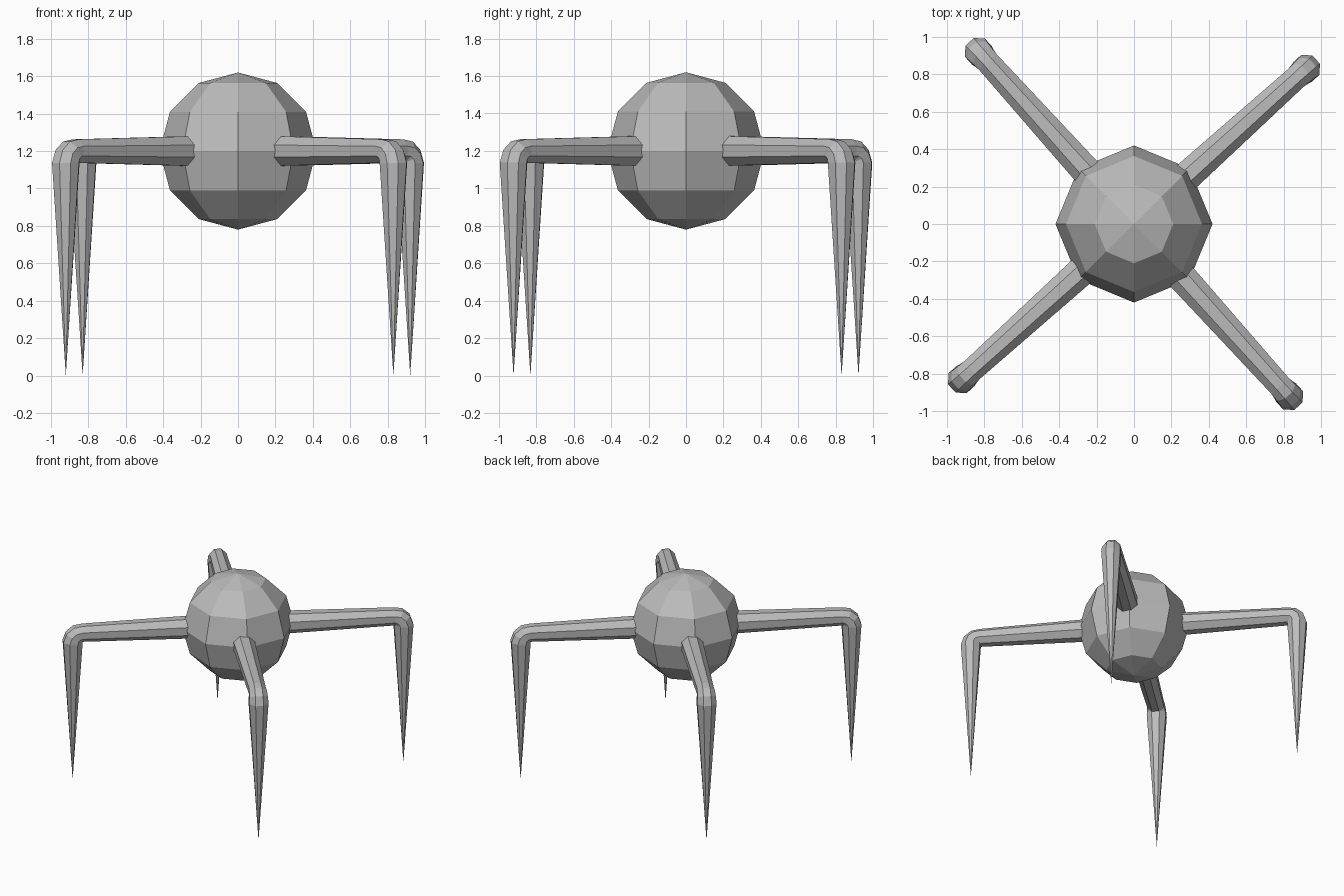
import bpy, bmesh, math
from mathutils import Vector

if "Cube" in bpy.data.objects:
    bpy.data.objects.remove(bpy.data.objects["Cube"], do_unlink=True)

grey = bpy.data.materials.new("plain grey")
grey.use_nodes = True
grey.diffuse_color = (0.5, 0.5, 0.5, 1)
grey.node_tree.nodes["Principled BSDF"].inputs["Base Color"].default_value = (0.5, 0.5, 0.5, 1)

SIDES = 8
CENTRE_Z = 1.2


def add_object(name, bm):
    bmesh.ops.recalc_face_normals(bm, faces=bm.faces)
    mesh = bpy.data.meshes.new(name)
    bm.to_mesh(mesh)
    bm.free()
    mesh.materials.append(grey)
    obj = bpy.data.objects.new(name, mesh)
    bpy.context.collection.objects.link(obj)
    return obj


# Low-poly round body
bm = bmesh.new()
bmesh.ops.create_uvsphere(bm, u_segments=8, v_segments=6, radius=0.42)
add_object("body", bm).location.z = CENTRE_Z


def make_leg(name, angle):
    """Eight-sided tube going outward, bent at the knee, tapering to a point."""
    bm = bmesh.new()
    flat = math.cos(math.pi / SIDES)
    pivot = Vector((1.168, 0, 1.137))          # inner corner of the knee
    # Each ring: centre, radius, turn from horizontal (0) to downward (pi/2)
    rings = [(Vector((0.25, 0, CENTRE_Z)), 0.088, 0.0)]
    for i in range(4):
        a = math.radians(30 * i)
        r = 0.068 + 0.010 * i / 3
        rings.append((pivot + Vector((math.sin(a), 0, math.cos(a))) * r * flat, r, a))
    loops = []
    for centre, r, a in rings:
        up = Vector((math.sin(a), 0, math.cos(a)))
        side = Vector((0, 1, 0))
        loop = []
        for k in range(SIDES):
            t = 2 * math.pi * (k + 0.5) / SIDES
            loop.append(bm.verts.new(centre + (up * math.cos(t) + side * math.sin(t)) * r))
        loops.append(loop)
    for a, b in zip(loops, loops[1:]):
        for k in range(SIDES):
            n = (k + 1) % SIDES
            bm.faces.new((a[k], a[n], b[n], b[k]))
    # Pointed foot and closed inner end
    tip = bm.verts.new((rings[-1][0].x, 0, 0))
    for k in range(SIDES):
        bm.faces.new((loops[-1][k], loops[-1][(k + 1) % SIDES], tip))
    bm.faces.new(loops[0])
    bmesh.ops.remove_doubles(bm, verts=bm.verts, dist=0.0005)
    add_object(name, bm).rotation_euler.z = angle


# Four legs, a quarter turn apart
first = math.atan2(0.83, 0.92)
for i, name in enumerate(("back_left_leg", "back_right_leg", "front_right_leg", "front_left_leg")):
    make_leg(name, first + i * math.pi / 2)
